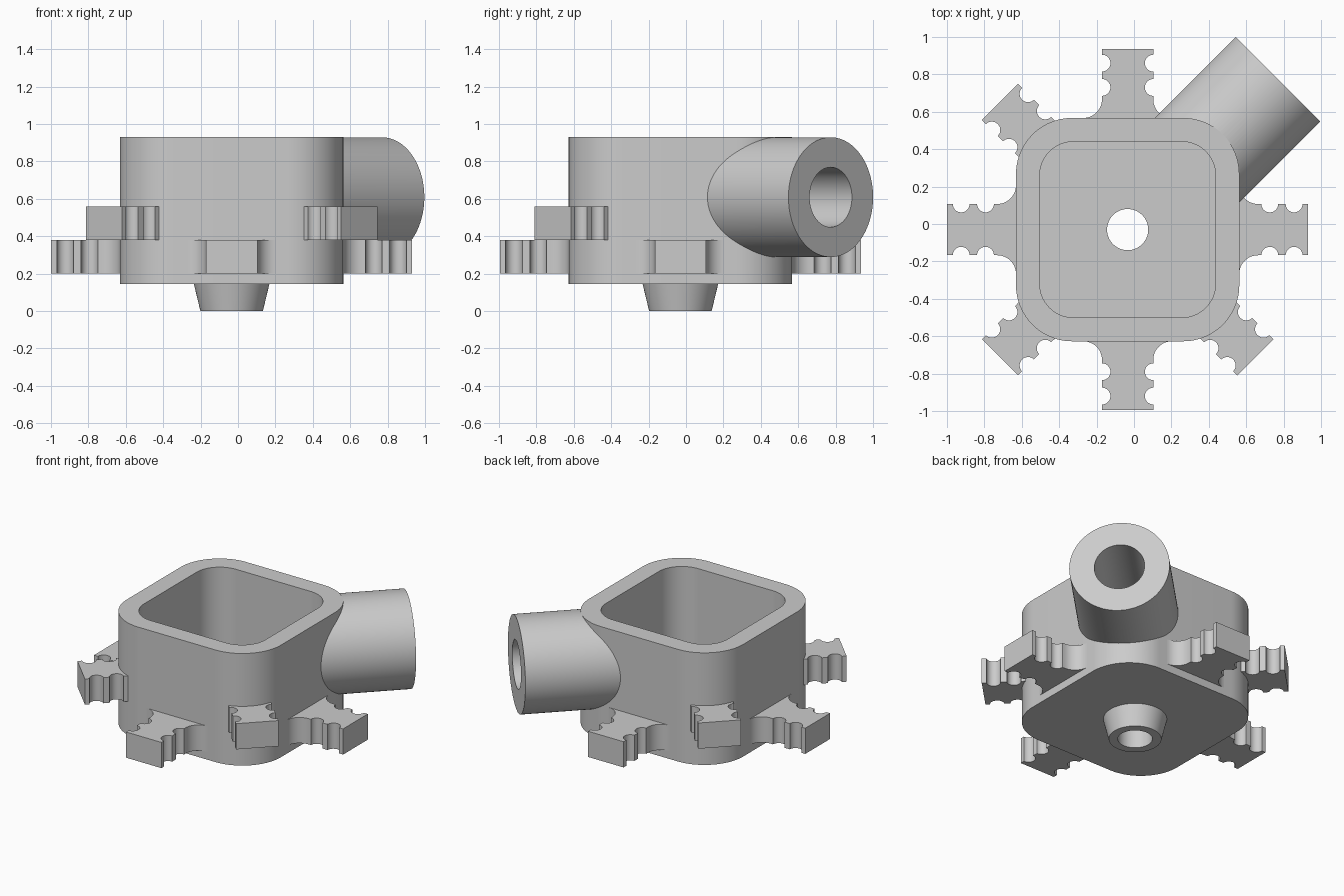
import bpy, bmesh, math
from mathutils import Matrix, Vector

cube = bpy.data.objects.get("Cube")
if cube:
    bpy.data.objects.remove(cube, do_unlink=True)

CENTRE = Vector((-0.034, -0.03, 0))
SPOUT_Z = 0.609

grey = bpy.data.materials.new("plain_grey")
grey.use_nodes = True
grey.diffuse_color = (0.6, 0.6, 0.6, 1)
grey.node_tree.nodes["Principled BSDF"].inputs["Base Color"].default_value = (0.6, 0.6, 0.6, 1)


def arc(cx, cy, r, start, end, n):
    """Points on an arc, angles in degrees."""
    angles = [math.radians(start + (end - start) * i / n) for i in range(n + 1)]
    return [(cx + r * math.cos(a), cy + r * math.sin(a)) for a in angles]


def finish(name, bm, matrix):
    bmesh.ops.recalc_face_normals(bm, faces=bm.faces)
    bm.transform(Matrix.Translation(CENTRE) @ matrix)
    mesh = bpy.data.meshes.new(name)
    bm.to_mesh(mesh)
    bm.free()
    mesh.materials.append(grey)
    obj = bpy.data.objects.new(name, mesh)
    bpy.context.collection.objects.link(obj)
    return obj


def prism(name, outline, low, high, turn=0):
    """Extrude a closed outline from low to high, turned about the vertical."""
    bm = bmesh.new()
    face = bm.faces.new([bm.verts.new((x, y, low)) for x, y in outline])
    out = bmesh.ops.extrude_face_region(bm, geom=[face])
    verts = [v for v in out["geom"] if isinstance(v, bmesh.types.BMVert)]
    bmesh.ops.translate(bm, verts=verts, vec=(0, 0, high - low))
    return finish(name, bm, Matrix.Rotation(math.radians(turn), 4, "Z"))


def cone(name, r_low, r_high, low, high, matrix=Matrix()):
    bm = bmesh.new()
    bmesh.ops.create_cone(bm, cap_ends=True, segments=96, radius1=r_low,
                          radius2=r_high, depth=high - low,
                          matrix=Matrix.Translation((0, 0, (low + high) / 2)))
    return finish(name, bm, matrix)


def rounded_square(half, r):
    c = half - r
    points = []
    for i, (sx, sy) in enumerate([(1, 1), (-1, 1), (-1, -1), (1, -1)]):
        points += arc(sx * c, sy * c, r, 90 * i, 90 * i + 90, 24)
    return points


def cut(obj, *cutters):
    bpy.context.view_layer.objects.active = obj
    for cutter in cutters:
        mod = obj.modifiers.new("cut", "BOOLEAN")
        mod.operation = "DIFFERENCE"
        mod.solver = "EXACT"
        mod.object = cutter
        bpy.ops.object.modifier_apply(modifier=mod.name)


def arm_outline():
    """Arm along +x with two round notches and a flared root on each side."""
    w, tip, root, flare = 0.137, 0.965, 0.597, 0.1
    side = [(0.4, w + flare)]
    side += arc(root + flare, w + flare, flare, 180, 270, 12)
    for notch in (0.76, 0.89):
        side += arc(notch, w, 0.045, 180, 360, 14)
    side.append((tip, w))
    return side + [(x, -y) for x, y in reversed(side)]


# Cutters
along_spout = (Matrix.Translation((0, 0, SPOUT_Z))
               @ Matrix.Rotation(math.radians(45), 4, "Z")
               @ Matrix.Rotation(math.radians(90), 4, "Y"))
solid = prism("solid_cutter", rounded_square(0.597, 0.3), 0.145, 0.93)
cavity = prism("cavity_cutter", rounded_square(0.47, 0.18), 0.272, 1.2)
bore = cone("bore_cutter", 0.16, 0.16, 0.3, 1.3, along_spout)
drain = cone("drain_cutter", 0.11, 0.11, -0.1, 0.4)

# Cup with open top, drain hole and spout opening
cup = prism("cup", rounded_square(0.597, 0.3), 0.145, 0.93)
cut(cup, cavity, bore, drain)

# Tapered drain nozzle under the cup
nozzle = cone("drain_nozzle", 0.167, 0.202, 0, 0.145)
cut(nozzle, drain)

# Round spout at the back left corner
spout = cone("spout", 0.32, 0.32, 0.3, 1.137, along_spout)
cut(spout, solid, bore)

# Notched arms: four low ones on the sides, three higher ones on the corners
parts = [cup, nozzle, spout]
sides = {"left": 0, "back": 90, "right": 180, "front": 270}
corners = {"back_right": 135, "front_right": 225, "front_left": 315}
for group, low in ((sides, 0.2), (corners, 0.38)):
    for place, turn in group.items():
        arm = prism(place + "_arm", arm_outline(), low, low + 0.18, turn)
        cut(arm, solid)
        parts.append(arm)

for cutter in (solid, cavity, bore, drain):
    bpy.data.objects.remove(cutter, do_unlink=True)

# Smooth the round surfaces and keep the edges sharp
bpy.ops.object.select_all(action="DESELECT")
for part in parts:
    part.select_set(True)
bpy.context.view_layer.objects.active = cup
bpy.ops.object.shade_smooth_by_angle(angle=math.radians(30))
